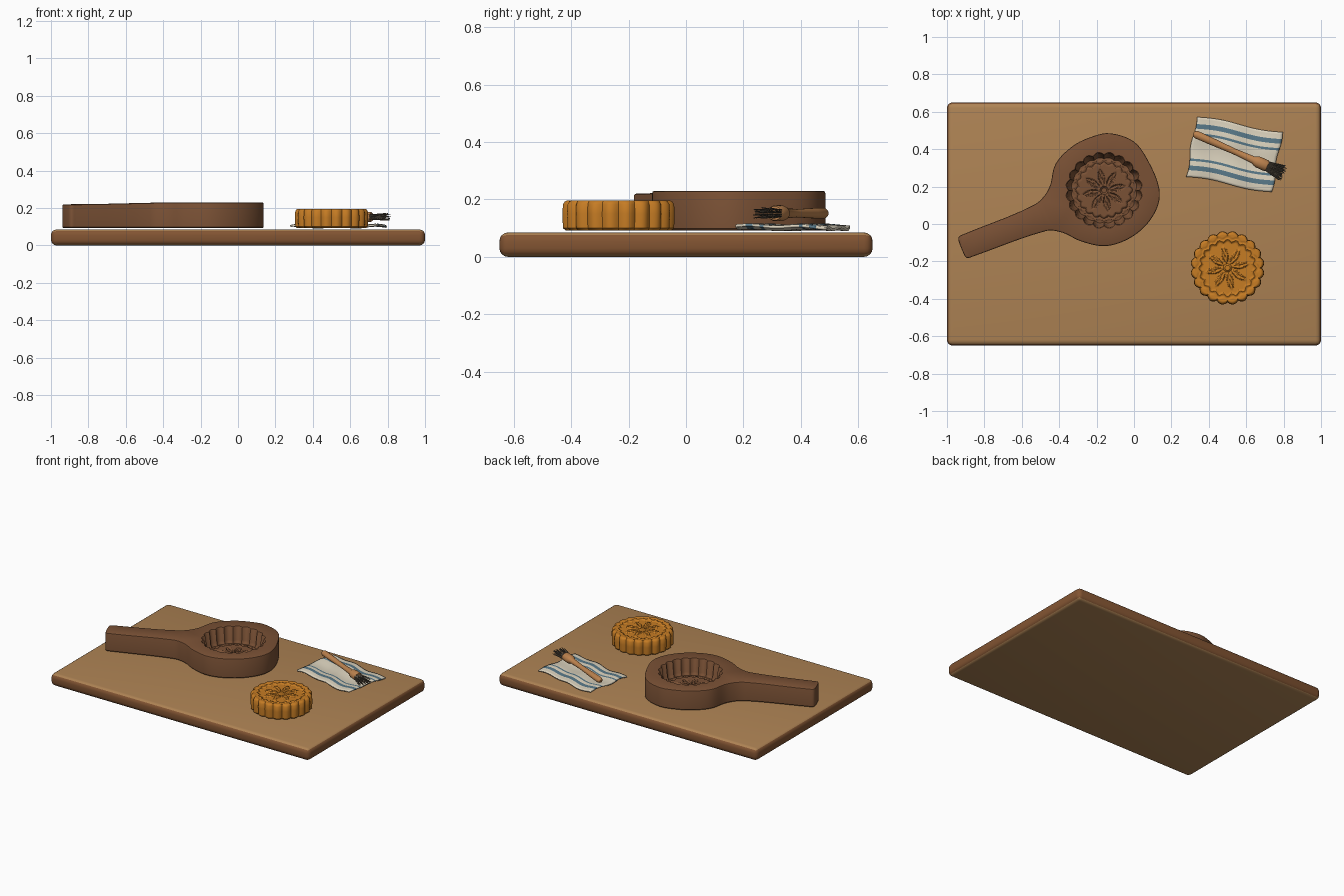
import bpy, bmesh, math, random
from mathutils import Vector, Matrix

if "Cube" in bpy.data.objects:
    bpy.data.objects.remove(bpy.data.objects["Cube"], do_unlink=True)
random.seed(4)
REST = 0.092   # height at which things lie on the board
SIDES = 160    # points around scalloped shapes


def material(name, *srgb):
    lin = [((c / 255 + 0.055) / 1.055) ** 2.4 for c in srgb] + [1]
    m = bpy.data.materials.new(name)
    m.use_nodes = True
    m.diffuse_color = lin
    m.node_tree.nodes["Principled BSDF"].inputs["Base Color"].default_value = lin
    return m


board_wood = material("board wood", 174, 131, 84)
rim_wood = material("board rim wood", 130, 84, 50)
dark_wood = material("dark mold wood", 122, 81, 53)
crust = material("golden crust", 198, 124, 36)
linen = material("linen", 220, 211, 190)
blue = material("blue stripe", 88, 120, 136)
brush_wood = material("brush wood", 188, 130, 78)
hair = material("bristle", 98, 88, 75)


def finish(name, bm, mats, angle=35, recalc=True):
    if recalc:
        bmesh.ops.recalc_face_normals(bm, faces=bm.faces)
    me = bpy.data.meshes.new(name)
    bm.to_mesh(me)
    bm.free()
    for m in mats:
        me.materials.append(m)
    me.shade_smooth()
    me.set_sharp_from_angle(angle=math.radians(angle))
    ob = bpy.data.objects.new(name, me)
    bpy.context.collection.objects.link(ob)
    return ob


def bridge(bm, a, b):
    n = len(a)
    for i in range(n):
        j = (i + 1) % n
        bm.faces.new((a[i], a[j], b[j], b[i]))


def step(x, edge, soft=0.006):
    t = min(max((x - edge) / soft + 0.5, 0), 1)
    return t * t * (3 - 2 * t)


def relief(r, a):
    """Pressed flower: 0 in the field, positive on petals, hub and rim."""
    sector = math.pi / 4
    off = (a - 0.2 + sector / 2) % sector - sector / 2
    t = min(max((r - 0.022) / 0.1, 0), 1)
    width = 0.019 * math.sin(math.pi * t) ** 0.8
    petal = step(width - abs(off) * r, 0.003) * (1 - 0.5 * step(0.005 - abs(off) * r, 0))
    hub = step(0.018 - r, 0)
    rim = step(r, 0.142 + 0.006 * math.cos(20 * a), 0.01)
    bead = step(0.006 - abs(r - 0.158 - 0.006 * math.cos(20 * a)), 0)
    return 0.009 * max(petal, hub) + 0.009 * rim - 0.004 * bead


def scalloped_ring(bm, centre, r, z, lobe, carve=0):
    ring = []
    for i in range(SIDES):
        a = math.tau * i / SIDES
        rad = r + lobe * (abs(math.sin(10 * a)) - 1)
        h = z + carve * relief(rad, a)
        ring.append(bm.verts.new((centre[0] + rad * math.cos(a), centre[1] + rad * math.sin(a), h)))
    return ring


def scalloped_surface(bm, centre, walls, face_r, face_z, carve):
    """Wall rings followed by a flower-carved round face; returns first ring."""
    rings = [scalloped_ring(bm, centre, *w) for w in walls]
    n = 40
    for k in range(n):
        r = face_r * (1 - k / n)
        rings.append(scalloped_ring(bm, centre, r, face_z, 0.008 * max(0, 1 - k / 8), carve))
    for a, b in zip(rings, rings[1:]):
        bridge(bm, a, b)
    bm.faces.new(rings[-1])
    return rings[0]


# Cutting board: rounded slab with a darker rim
bm = bmesh.new()
bmesh.ops.create_cube(bm, size=1, matrix=Matrix.Translation((0, 0, 0.0425)) @ Matrix.Diagonal((2, 1.3, 0.085, 1)))
bmesh.ops.bevel(bm, geom=bm.edges[:], offset=0.03, segments=4, profile=0.5, affect='EDGES')
bm.normal_update()
for f in bm.faces:
    f.material_index = int(abs(f.normal.z) < 0.6)
finish("cutting_board", bm, [board_wood, rim_wood])

# Pressing mold: paddle outline, smooth head and straight handle
head = [(-0.53, 0.105), (-0.455, 0.19), (-0.42, 0.32), (-0.33, 0.415), (-0.23, 0.465), (-0.13, 0.485),
        (0, 0.44), (0.08, 0.33), (0.135, 0.19), (0.125, 0.09), (0.056, -0.016), (-0.05, -0.09),
        (-0.163, -0.118), (-0.29, -0.09), (-0.38, -0.047), (-0.47, -0.037)]
tip = [(-0.865, -0.175), (-0.89, -0.182), (-0.905, -0.17), (-0.938, -0.09), (-0.937, -0.07), (-0.92, -0.058)]
pts = [Vector(p) for p in head + tip]
outline = []
for i in range(len(pts)):
    p0, p1, p2, p3 = (pts[(i + k) % len(pts)] for k in (-1, 0, 1, 2))
    reach = (p2 - p1).length
    m1 = (p2 - p0).normalized() * reach
    m2 = (p3 - p1).normalized() * reach
    for s in range(5):
        t = s / 5
        outline.append(p1 * (2 * t**3 - 3 * t**2 + 1) + m1 * (t**3 - 2 * t**2 + t)
                       + p2 * (3 * t**2 - 2 * t**3) + m2 * (t**3 - t**2))

bm = bmesh.new()
layers = []
for z, inset in ((REST, 0.006), (REST + 0.006, 0), (0.221, 0), (0.227, 0.002), (0.23, 0.008)):
    ring = []
    for i, p in enumerate(outline):
        d = (outline[(i + 1) % len(outline)] - outline[i - 1]).normalized()
        q = p + Vector((d.y, -d.x)) * inset
        drop = 0.01 * step(-q.x, 0.6, 0.6) if z > 0.2 else 0
        ring.append(bm.verts.new((q.x, q.y, z - drop)))
    layers.append(ring)
for a, b in zip(layers, layers[1:]):
    bridge(bm, a, b)
bm.faces.new(layers[0])
# Scalloped cavity with a flower in its floor
walls = [(0.205, 0.23, 0.014), (0.2, 0.224, 0.014), (0.19, 0.14, 0.014), (0.184, 0.132, 0.012)]
mouth = scalloped_surface(bm, (-0.16, 0.18), walls, 0.176, 0.13, -1)
loops = [bm.edges.get((r[i], r[i - 1])) for r in (layers[-1], mouth) for i in range(len(r))]
bmesh.ops.triangle_fill(bm, edges=loops, use_beauty=True, normal=(0, 0, 1))
finish("pressing_mold", bm, [dark_wood])

# Round pastry with fluted side and raised flower
bm = bmesh.new()
walls = [(0.186, REST, 0.012), (0.196, REST + 0.008, 0.014), (0.198, 0.15, 0.014),
         (0.196, 0.183, 0.014), (0.189, 0.193, 0.012)]
base = scalloped_surface(bm, (0.5, -0.235), walls, 0.182, 0.187, 1)
bm.faces.new(base)
finish("pastry", bm, [crust])

# Rippled towel with two pairs of stripes
COLS, ROWS = 30, 26
bm = bmesh.new()
grid = [[bm.verts.new((0.465 * (i / COLS - 0.5) + 0.006 * math.sin(9 * j / ROWS),
                       0.325 * (j / ROWS - 0.5) + 0.008 * math.sin(math.tau * i / COLS),
                       0.108 + 0.005 * math.sin(14 * i / COLS + 2 * j / ROWS) + 0.003 * math.sin(11 * j / ROWS)))
         for i in range(COLS + 1)] for j in range(ROWS + 1)]
for j in range(ROWS):
    for i in range(COLS):
        f = bm.faces.new((grid[j][i], grid[j][i + 1], grid[j + 1][i + 1], grid[j + 1][i]))
        f.material_index = int(min(j, ROWS - 1 - j) in (3, 4, 7))
towel = finish("towel", bm, [linen, blue], recalc=False)
towel.location = (0.536, 0.372, 0)
towel.rotation_euler.z = math.radians(-10)
solid = towel.modifiers.new("thickness", 'SOLIDIFY')
solid.thickness = 0.01

# Pastry brush: turned handle, with loose bristles fanning out
bm = bmesh.new()
profile = [(0, 0.008), (0.006, 0.016), (0.02, 0.021), (0.1, 0.02), (0.24, 0.016), (0.35, 0.02),
           (0.365, 0.028), (0.38, 0.031), (0.425, 0.031), (0.433, 0.027)]
rings = [[bm.verts.new((x, r * math.cos(math.tau * k / 20), 0.9 * r * math.sin(math.tau * k / 20)))
          for k in range(20)] for x, r in profile]
for a, b in zip(rings, rings[1:]):
    bridge(bm, a, b)
bm.faces.new(rings[0])
bm.faces.new(rings[-1])
handle = finish("brush_handle", bm, [brush_wood])

bm = bmesh.new()
for row in range(4):
    for k in range(11):
        y, z = (k / 10 - 0.5) * 0.046, (row / 3 - 0.5) * 0.022
        start = Vector((0.425, y, z))
        end = Vector((0.525 + random.uniform(-0.015, 0.008), y * 1.7 + random.uniform(-0.004, 0.004),
                      z * 1.4 + random.uniform(-0.004, 0.004)))
        d = end - start
        turn = Matrix.Translation((start + end) / 2) @ d.to_track_quat('Z', 'Y').to_matrix().to_4x4()
        bmesh.ops.create_cone(bm, cap_ends=True, segments=5, radius1=0.0032, radius2=0.0018,
                              depth=d.length, matrix=turn)
bristles = finish("brush_bristles", bm, [hair])
for ob in (handle, bristles):
    ob.location = (0.318, 0.485, 0.152)
    ob.rotation_euler.z = math.radians(-24)
